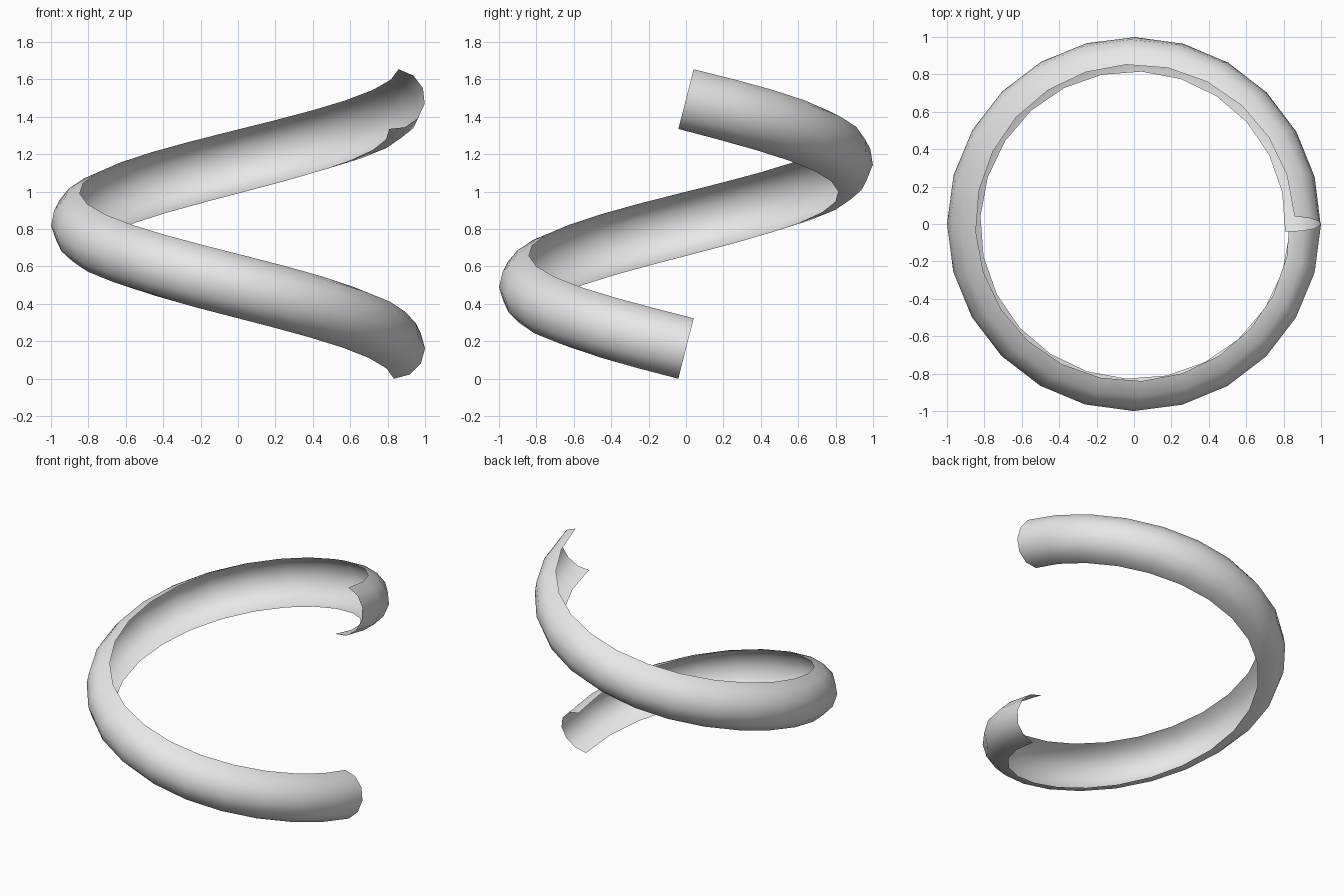
import bpy
import bmesh
from math import sin, cos, pi, radians
from mathutils import Vector

cube = bpy.data.objects.get("Cube")
if cube:
    bpy.data.objects.remove(cube, do_unlink=True)

HELIX_RADIUS = 5 / 6
TUBE_RADIUS = 1 / 6
PITCH = 4 / 3
STEPS = 24          # segments along one turn
SIDES = 6           # segments across the half-round section
TWIST = radians(8.6)  # total outward lean gained along the turn

# Plain grey material
grey = bpy.data.materials.new("light grey")
grey.use_nodes = True
colour = (0.8, 0.8, 0.8, 1)
grey.diffuse_color = colour
grey.node_tree.nodes["Principled BSDF"].inputs["Base Color"].default_value = colour


def section(bm, u):
    """Half-round section, open towards the axis, at fraction u of the turn."""
    a = -2 * pi * u
    radial = Vector((cos(a), sin(a), 0))
    slope = PITCH / (2 * pi * HELIX_RADIUS)
    tangent = Vector((sin(a), -cos(a), slope)).normalized()
    up = tangent.cross(radial)
    t = TWIST * u
    out = radial * cos(t) - up * sin(t)
    up = up * cos(t) + radial * sin(t)
    centre = radial * HELIX_RADIUS + Vector((0, 0, PITCH * u))
    ring = []
    for j in range(SIDES + 1):
        b = pi * (j / SIDES - 0.5)
        ring.append(bm.verts.new(centre + (out * cos(b) + up * sin(b)) * TUBE_RADIUS))
    return ring


# Sweep the section along the helix and bridge neighbouring rings
bm = bmesh.new()
rings = [section(bm, i / STEPS) for i in range(STEPS + 1)]
for r, s in zip(rings, rings[1:]):
    for j in range(SIDES):
        face = bm.faces.new((r[j], r[j + 1], s[j + 1], s[j]))
        face.smooth = True

# Rest the lowest point on the floor
low = min(v.co.z for v in bm.verts)
bmesh.ops.translate(bm, verts=bm.verts, vec=(0, 0, -low))

mesh = bpy.data.meshes.new("spiral_channel")
bm.to_mesh(mesh)
bm.free()
mesh.materials.append(grey)
channel = bpy.data.objects.new("spiral_channel", mesh)
bpy.context.collection.objects.link(channel)
